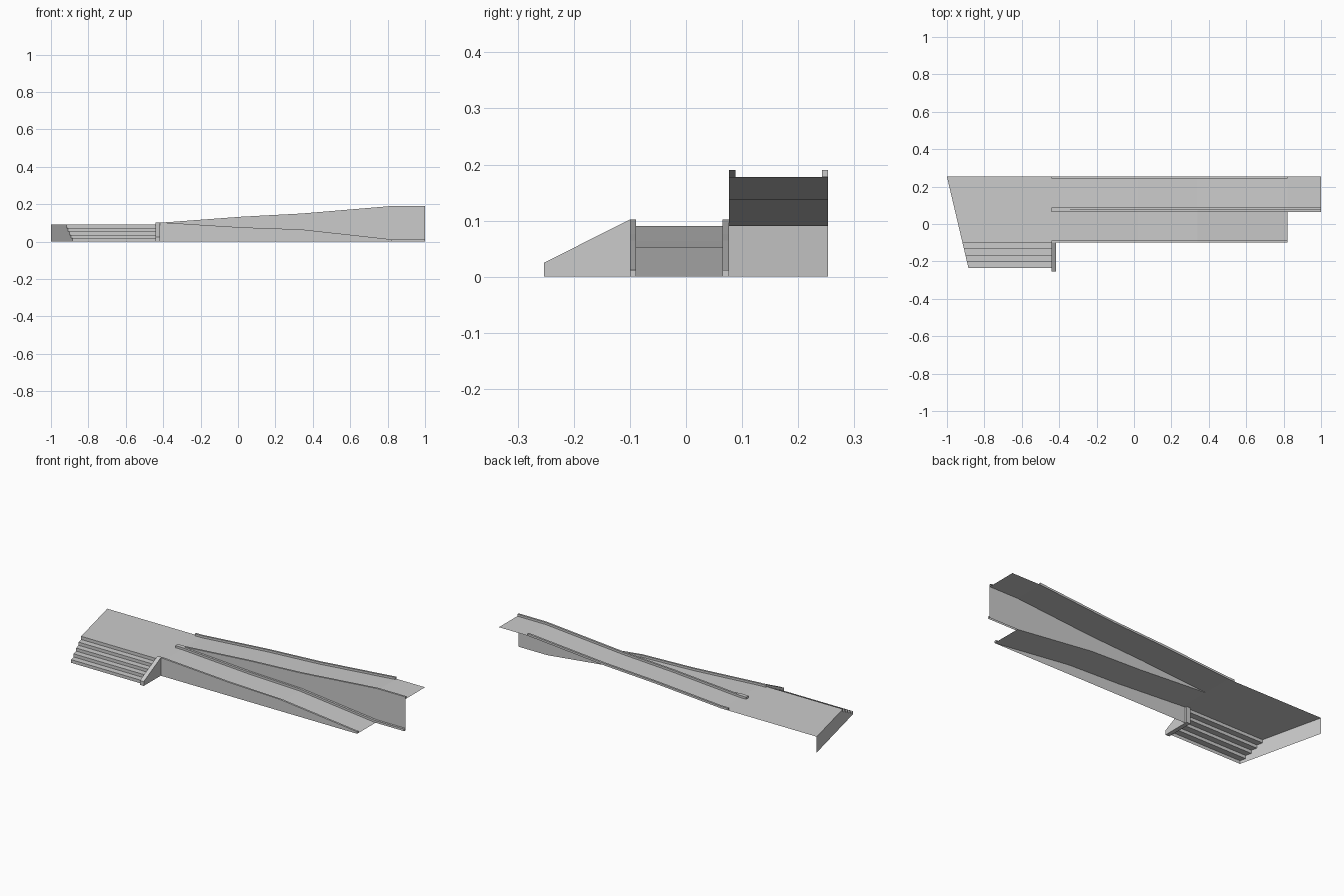
import bpy

if "Cube" in bpy.data.objects:
    bpy.data.objects.remove(bpy.data.objects["Cube"])

DECK, CURB = 0.09, 0.012
FRONT, MID, BACK = -0.10, 0.077, 0.253
START = -0.44
# slope lines (x, z) of both ramps
UP = [(START, DECK), (-0.40, DECK), (0.02, 0.121), (0.34, 0.138), (0.82, 0.178), (1.0, 0.178)]
DOWN = [(START, DECK), (-0.40, DECK), (0.02, 0.064), (0.34, 0.053), (0.82, 0.0), (1.0, 0.0)]


def make(name, verts, faces):
    me = bpy.data.meshes.new(name)
    me.from_pydata(verts, [], faces)
    me.update()
    ob = bpy.data.objects.new(name, me)
    bpy.context.collection.objects.link(ob)
    return ob


def strip(name, a, b, flip=False):
    """Band of quads between two equally long point lists."""
    n = len(a)
    faces = [(i, i + 1, n + i + 1, n + i) for i in range(n - 1)]
    if flip:
        faces = [f[::-1] for f in faces]
    return make(name, a + b, faces)


def line(path, y, dz=0.0):
    return [(x, y, z + dz) for x, z in path]


def curb(name, path, y0, y1, end_cap=True):
    """Low kerb following a slope: two sides, a top and end caps."""
    n = len(path)
    v = line(path, y0) + line(path, y0, CURB) + line(path, y1, CURB) + line(path, y1)
    f = [(r * n + i, r * n + i + 1, (r + 1) * n + i + 1, (r + 1) * n + i)
         for r in range(3) for i in range(n - 1)]
    f.append((0, n, 2 * n, 3 * n))
    if end_cap:
        f.append((4 * n - 1, 3 * n - 1, 2 * n - 1, n - 1))
    make(name, v, f)


def left_x(y):
    """Slanted left edge of the platform."""
    return -1.0 + (BACK - y) * 0.235


# platform
make("platform_deck",
     [(left_x(FRONT), FRONT, DECK), (START, FRONT, DECK), (START, BACK, DECK), (-1.0, BACK, DECK)],
     [(0, 1, 2, 3)])

# stairs: zigzag profile swept from the slanted edge to the cheek wall
prof, y, z = [(FRONT, DECK)], FRONT, DECK
for i in range(5):
    z -= DECK / 5
    prof.append((y, max(z, 0.0)))
    if i < 4:
        y -= 0.034
        prof.append((y, z))
strip("stairs", [(left_x(y), y, z) for y, z in prof],
      [(START, y, z) for y, z in prof], True)

# slanted end wall with stepped front edge
outline = [(-1.0, BACK, DECK)] + [(left_x(y), y, z) for y, z in prof] + [(-1.0, BACK, 0.0)]
make("end_wall", outline, [tuple(range(len(outline)))])

# cheek wall beside the stairs
cheek = [(-0.253, 0.0), (FRONT + 0.011, 0.0), (FRONT + 0.011, DECK + CURB), (FRONT, DECK + CURB), (-0.253, 0.025)]
n = len(cheek)
make("stair_cheek", [(START, *p) for p in cheek] + [(-0.416, *p) for p in cheek],
     [tuple(range(n))[::-1], tuple(range(n, 2 * n))]
     + [(i, (i + 1) % n, n + (i + 1) % n, n + i) for i in range(n)])

# ramp surfaces
strip("upper_ramp", line(UP, MID), line(UP, BACK))
strip("lower_ramp", line(DOWN[:5], FRONT), line(DOWN[:5], MID))

# walls below the ramps
strip("front_wall", [(x, FRONT, 0.0) for x, z in DOWN[:5]], line(DOWN[:5], FRONT))
strip("divider_wall", line(DOWN, MID), line(UP, MID))

# kerbs
curb("front_curb", DOWN[:5], FRONT, FRONT + 0.011)
curb("lower_divider_curb", DOWN, MID - 0.012, MID)
curb("upper_divider_curb", UP, MID, MID + 0.011, end_cap=False)
curb("back_curb", UP[:5], BACK - 0.011, BACK)
